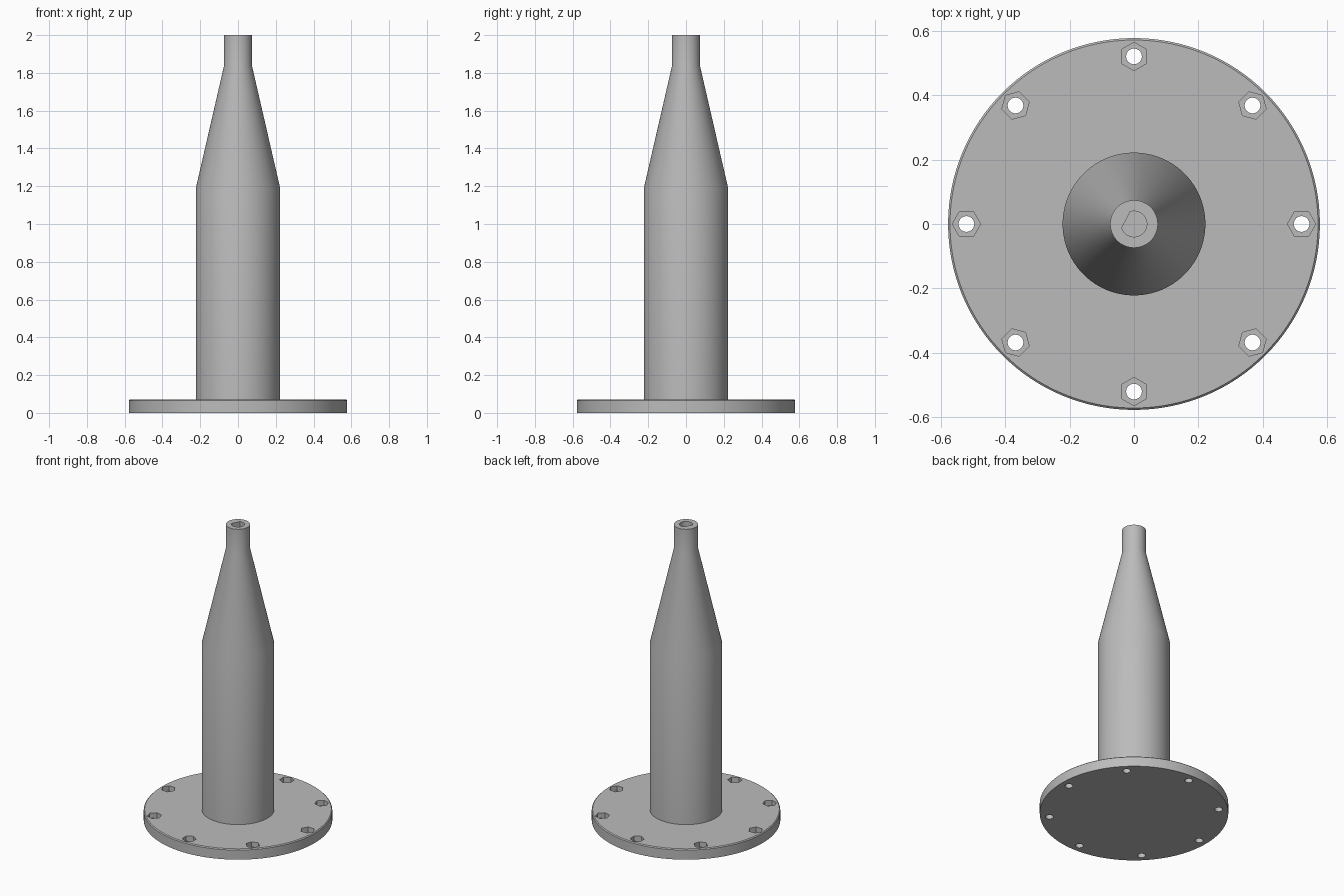
import bpy, bmesh, math

if "Cube" in bpy.data.objects:
    bpy.data.objects.remove(bpy.data.objects["Cube"])

metal = bpy.data.materials.new("grey metal")
metal.diffuse_color = (0.5, 0.5, 0.5, 1)
metal.use_nodes = True
metal.node_tree.nodes["Principled BSDF"].inputs["Base Color"].default_value = metal.diffuse_color


def lathe(name, profile, segments):
    """Revolve (radius, height) rings round z and cap both ends."""
    bm = bmesh.new()
    rings = [[bm.verts.new((r * math.cos(2 * math.pi * i / segments),
                            r * math.sin(2 * math.pi * i / segments), z))
              for i in range(segments)] for r, z in profile]
    for a, b in zip(rings, rings[1:]):
        for i in range(segments):
            j = (i + 1) % segments
            bm.faces.new((a[i], a[j], b[j], b[i]))
    bm.faces.new(rings[0][::-1])
    bm.faces.new(rings[-1])
    return finish(name, bm)


def prism(bm, outline, z0, z1):
    """Add an upright prism over a flat counter-clockwise outline."""
    low = [bm.verts.new((x, y, z0)) for x, y in outline]
    high = [bm.verts.new((x, y, z1)) for x, y in outline]
    bm.faces.new(low[::-1])
    bm.faces.new(high)
    for i in range(len(low)):
        j = (i + 1) % len(low)
        bm.faces.new((low[i], low[j], high[j], high[i]))


def finish(name, bm):
    mesh = bpy.data.meshes.new(name)
    bm.to_mesh(mesh)
    bm.free()
    mesh.materials.append(metal)
    obj = bpy.data.objects.new(name, mesh)
    bpy.context.collection.objects.link(obj)
    return obj


def cut(target, cutter):
    mod = target.modifiers.new("cut", 'BOOLEAN')
    mod.operation, mod.solver, mod.object = 'DIFFERENCE', 'EXACT', cutter
    bpy.context.view_layer.objects.active = target
    bpy.ops.object.modifier_apply(modifier=mod.name)
    bpy.data.objects.remove(cutter)


def ring_cutter(name, radius, sides, z0, z1):
    """Eight prisms on the bolt circle, each with a corner facing outwards."""
    bm = bmesh.new()
    for k in range(8):
        a = k * math.pi / 4
        cx, cy = 0.521 * math.cos(a), 0.521 * math.sin(a)
        prism(bm, [(cx + radius * math.cos(a + 2 * math.pi * i / sides),
                    cy + radius * math.sin(a + 2 * math.pi * i / sides))
                   for i in range(sides)], z0, z1)
    return finish(name, bm)


# Round base flange with a fine chamfer, bolt holes and hexagonal nut pockets
flange = lathe("base_flange", [(0.578, 0), (0.578, 0.065), (0.572, 0.071)], 128)
cut(flange, ring_cutter("bolt_hole_cutter", 0.0245, 24, -0.05, 0.15))
cut(flange, ring_cutter("nut_pocket_cutter", 0.044, 6, 0.036, 0.15))

# Column, taper and neck in one turned piece
column = lathe("tapered_column", [(0.222, 0.002), (0.222, 1.195),
                                  (0.074, 1.838), (0.074, 2.0)], 96)

# D-shaped shaft socket in the neck
bm = bmesh.new()
arc = [math.radians(-162 + 269 * i / 36) for i in range(37)]
prism(bm, [(0.04 * math.cos(a), 0.04 * math.sin(a)) for a in arc], 1.84, 2.1)
cut(column, finish("socket_cutter", bm))

# Smooth round walls, crisp edges
for obj in (flange, column):
    bpy.ops.object.select_all(action='DESELECT')
    obj.select_set(True)
    bpy.context.view_layer.objects.active = obj
    bpy.ops.object.shade_smooth_by_angle(angle=math.radians(30))
